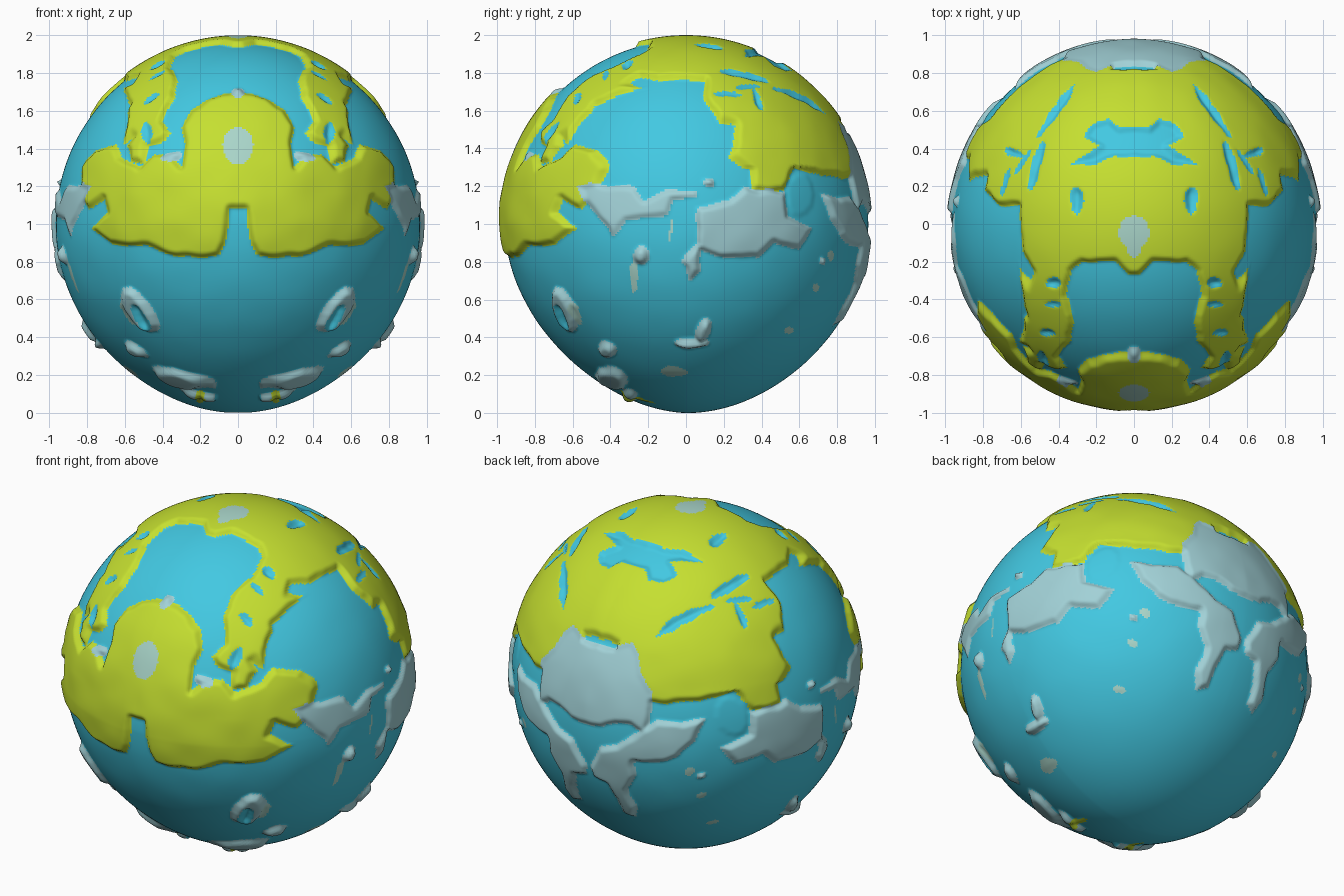
import bpy
import bmesh
import math
from mathutils import Vector, noise

if "Cube" in bpy.data.objects:
    bpy.data.objects.remove(bpy.data.objects["Cube"], do_unlink=True)

OCEAN, LAND, SHORE, SAND = range(4)
SEA_RADIUS = 0.965
RELIEF = 0.027
SEGMENTS = 130


def make_material(name, colour):
    material = bpy.data.materials.new(name)
    material.use_nodes = True
    material.diffuse_color = colour
    shader = material.node_tree.nodes["Principled BSDF"]
    shader.inputs["Base Color"].default_value = colour
    shader.inputs["Roughness"].default_value = 0.6
    return material


# Flat maps onto which coastlines are drawn; every map is mirrored across x
def front_map(p):
    return (abs(p.x), p.z) if p.y < 0 else None


def back_map(p):
    return (abs(p.x), p.z) if p.y > 0 else None


def side_map(p):
    return (p.y, p.z) if abs(p.x) > 0.12 else None


def top_map(p):
    return (abs(p.x), p.y) if p.z > 1.3 else None


def blob(across, up, width, height, lean=0.0):
    """Oval outline used for ponds, islets and pebbles."""
    outline = []
    for step in range(12):
        angle = math.tau * step / 12
        u, v = width * math.cos(angle), height * math.sin(angle)
        outline.append((across + u * math.cos(lean) - v * math.sin(lean),
                        up + u * math.sin(lean) + v * math.cos(lean)))
    return outline


# Coastlines
front_continent = [
    (-.1, 1.08), (.04, 1.08), (.07, .9), (.1, .83), (.17, .82), (.33, .825),
    (.48, .88), (.68, .89), (.79, .98), (.7, 1.06), (.71, 1.14), (.8, 1.08),
    (.85, 1.18), (.84, 1.3), (.77, 1.4), (.66, 1.42), (.62, 1.36), (.52, 1.3),
    (.45, 1.37), (.35, 1.36), (.3, 1.3), (.285, 1.42), (.3, 1.52),
    (.25, 1.61), (.15, 1.67), (.03, 1.7), (-.1, 1.7)]
front_peninsula = [
    (.5, 1.33), (.57, 1.33), (.59, 1.42), (.55, 1.47), (.6, 1.53), (.56, 1.62),
    (.62, 1.73), (.45, 1.8), (.33, 1.73), (.42, 1.56), (.35, 1.49),
    (.39, 1.44), (.48, 1.41)]
north_continent = [
    (-.1, -.28), (.03, -.27), (.1, -.2), (.27, -.2), (.33, -.25), (.36, -.38),
    (.32, -.48), (.34, -.63), (.43, -.73), (.5, -.69), (.61, -.63),
    (.59, -.5), (.51, -.45), (.57, -.37), (.54, -.25), (.6, -.15), (.61, .1),
    (.72, .1), (.8, .18), (.77, .27), (.88, .24), (.9, .4), (.83, .55),
    (.65, .75), (.38, .88), (.24, .87), (.16, .83), (-.1, .84)]
side_continent = [
    (.1, 1.8), (.13, 1.62), (.3, 1.5), (.27, 1.35), (.33, 1.35), (.35, 1.18),
    (.52, 1.17), (.58, 1.29), (.7, 1.27), (.85, 1.24), (.98, 1.24),
    (.98, 1.5), (.5, 1.9)]
back_shelf = [
    (-.1, 1.51), (.1, 1.5), (.2, 1.54), (.25, 1.48), (.29, 1.39), (.38, 1.3),
    (.39, 1.22), (.36, 1.06), (.27, 1.1), (.19, 1.1), (.1, 1.06), (-.1, 1.05)]
back_ridge = [
    (.64, 1.16), (.54, 1.14), (.41, 1.15), (.31, 1.06), (.2, .97), (.09, .93),
    (.01, .78), (.02, .72), (.1, .69), (.13, .6), (.14, .48), (.21, .45),
    (.25, .55), (.23, .68), (.29, .78), (.3, .88), (.4, .88), (.53, .93),
    (.6, 1.03)]
side_spit = [
    (-.58, 1.2), (-.5, 1.22), (-.27, 1.2), (-.22, 1.13), (-.1, 1.18),
    (.07, 1.18), (.06, 1.14), (-.07, 1.13), (-.09, 1.04), (-.32, 1.02),
    (-.39, .93), (-.46, 1.02), (-.52, 1.1)]
side_shoal = [
    (.05, 1.09), (.23, 1.13), (.31, 1.2), (.39, 1.18), (.54, 1.18),
    (.54, 1.04), (.68, .98), (.61, .86), (.47, .9), (.39, .82), (.18, .82),
    (.08, .86), (.08, .75), (.02, .7), (-.03, .8), (.06, .9)]
polar_lake = [
    (-.1, .36), (.1, .35), (.2, .31), (.34, .3), (.3, .34), (.22, .37),
    (.17, .41), (.26, .46), (.22, .53), (.13, .55), (.08, .5), (-.1, .52)]

# Layers from lowest to highest: map, outline, colour, relief
layers = [
    (front_map, front_continent, LAND, 1.0),
    (front_map, front_peninsula, LAND, 1.0),
    (top_map, north_continent, LAND, 1.0),
    (side_map, side_continent, LAND, 1.0),
    (back_map, back_shelf, SHORE, 0.8),
    (side_map, side_spit, SHORE, 0.6),
    (side_map, side_shoal, SHORE, 0.9),
    (side_map, blob(.61, 1.16, .085, .13), OCEAN, 0.2),
    (back_map, back_ridge, SHORE, 0.9),
    (top_map, polar_lake, OCEAN, 0.3),
]

# Ponds and channels cut into the northern land
for pond in [(.3, .12, .035, .075), (.42, -.31, .04, .025),
             (.43, -.42, .045, .02), (.45, -.57, .045, .02),
             (.41, .59, .025, .17, .62), (.51, .3, .025, .14, .27),
             (.62, .37, .055, .025, .3), (.58, .33, .015, .08, .6),
             (.67, .22, .015, .08, .3)]:
    layers.append((top_map, blob(*pond), OCEAN, 0.3))
layers.append((front_map, blob(.48, 1.48, .03, .06), OCEAN, 0.3))

# Pale summits level with the land
layers += [
    (front_map, blob(0, 1.41, .075, .11), SAND, 1.0),
    (front_map, blob(0, 1.69, .035, .035), SHORE, 1.0),
    (front_map, blob(.35, 1.36, .05, .03, -.3), SHORE, 0.7),
    (top_map, blob(0, -.04, .085, .09), SAND, 1.0),
    (top_map, blob(0, -.12, .03, .05), SAND, 1.0),
]

# Southern islets
for islet in [(-.24, .83, .045, .05), (-.66, .53, .065, .135, .35),
              (-.43, .32, .055, .045), (-.4, .17, .095, .055, -.3),
              (-.3, .09, .045, .035), (.09, .43, .04, .065, -.4),
              (.03, .36, .095, .03), (.12, 1.22, .035, .025),
              (.73, .8, .015, .02)]:
    layers.append((side_map, blob(*islet), SHORE, 1.2))
layers.append((side_map, blob(-.66, .5, .025, .08, .35), OCEAN, 0.2))
layers.append((front_map, blob(.2, .08, .025, .03), LAND, 0.5))

# Flat sandbanks at sea level
for bank in [(-.06, .21, .08, .025), (.55, .43, .025, .015),
             (-.28, .71, .025, .08), (-.6, .51, .022, .07, .35),
             (-.08, .98, .012, .08, -.15), (.78, .83, .015, .03),
             (.7, .66, .015, .02)]:
    layers.append((side_map, blob(*bank), SAND, 0.1))


def bounds(outline, margin=0.05):
    us, vs = zip(*outline)
    return min(us) - margin, max(us) + margin, min(vs) - margin, max(vs) + margin


boxes = [bounds(layer[1]) for layer in layers]


def inside_distance(u, v, outline):
    """Distance to the outline, positive within it."""
    nearest, inside = 9.0, False
    ax, ay = outline[-1]
    for bx, by in outline:
        ex, ey, wx, wy = bx - ax, by - ay, u - ax, v - ay
        t = max(0.0, min(1.0, (wx * ex + wy * ey) / (ex * ex + ey * ey)))
        dx, dy = wx - t * ex, wy - t * ey
        nearest = min(nearest, dx * dx + dy * dy)
        if (ay > v) != (by > v) and u < ax + (v - ay) * ex / ey:
            inside = not inside
        ax, ay = bx, by
    return math.sqrt(nearest) * (1 if inside else -1)


def survey(direction):
    """Colour and relief of the planet in one direction."""
    p = direction * 0.98 + Vector((0, 0, 1))
    wobble = 0.012 * noise.noise(p * 11)
    colour, relief = OCEAN, 0.0
    for (chart, outline, tint, height), box in zip(layers, boxes):
        spot = chart(p)
        if not spot:
            continue
        u, v = spot
        if not (box[0] < u < box[1] and box[2] < v < box[3]):
            continue
        distance = inside_distance(u, v, outline) + wobble
        if distance > 0:
            colour = tint
        t = max(0.0, min(1.0, distance / 0.035 + 0.12))
        t = t * t * (3 - 2 * t)
        relief += (height - relief) * t
    return colour, relief


def sea_level(n):
    """Slightly drawn-out poles and a flatter lower front."""
    pole = 0.036 * max(0, -n.z) ** 8 + 0.008 * max(0, n.z) ** 4
    return SEA_RADIUS + pole - 0.05 * max(0, -n.y) * max(0, -n.z)


# Half a globe from an evenly gridded cube, mirrored to make the whole
bm = bmesh.new()
bmesh.ops.create_cube(bm, size=2)
bmesh.ops.subdivide_edges(bm, edges=bm.edges[:], cuts=SEGMENTS - 1,
                          use_grid_fill=True)
bmesh.ops.delete(bm, geom=[v for v in bm.verts if v.co.x < -0.001],
                 context="VERTS")
for vert in bm.verts:
    vert.co = Vector([math.tan(c * math.pi / 4) for c in vert.co]).normalized()
for face in bm.faces:
    face.smooth = True
    face.material_index = survey(face.calc_center_median().normalized())[0]
for vert in bm.verts:
    n = vert.co.copy()
    relief = survey(n)[1]
    ripple = 0.004 * noise.noise(n * 6) * (0.4 + relief)
    vert.co = n * (sea_level(n) + RELIEF * relief + ripple * (1 - n.z * n.z))
    vert.co.z = max(0.0, vert.co.z + 1)

mesh = bpy.data.meshes.new("planet")
bm.to_mesh(mesh)
bm.free()
planet = bpy.data.objects.new("planet", mesh)
bpy.context.collection.objects.link(planet)
for name, colour in [("ocean teal", (.055, .58, .76, 1)),
                     ("land lime", (.56, .74, .03, 1)),
                     ("shore pale blue", (.36, .64, .68, 1)),
                     ("sand pale sage", (.4, .67, .59, 1))]:
    mesh.materials.append(make_material(name, colour))
mirror = planet.modifiers.new("mirror halves", "MIRROR")
mirror.use_clip = True
